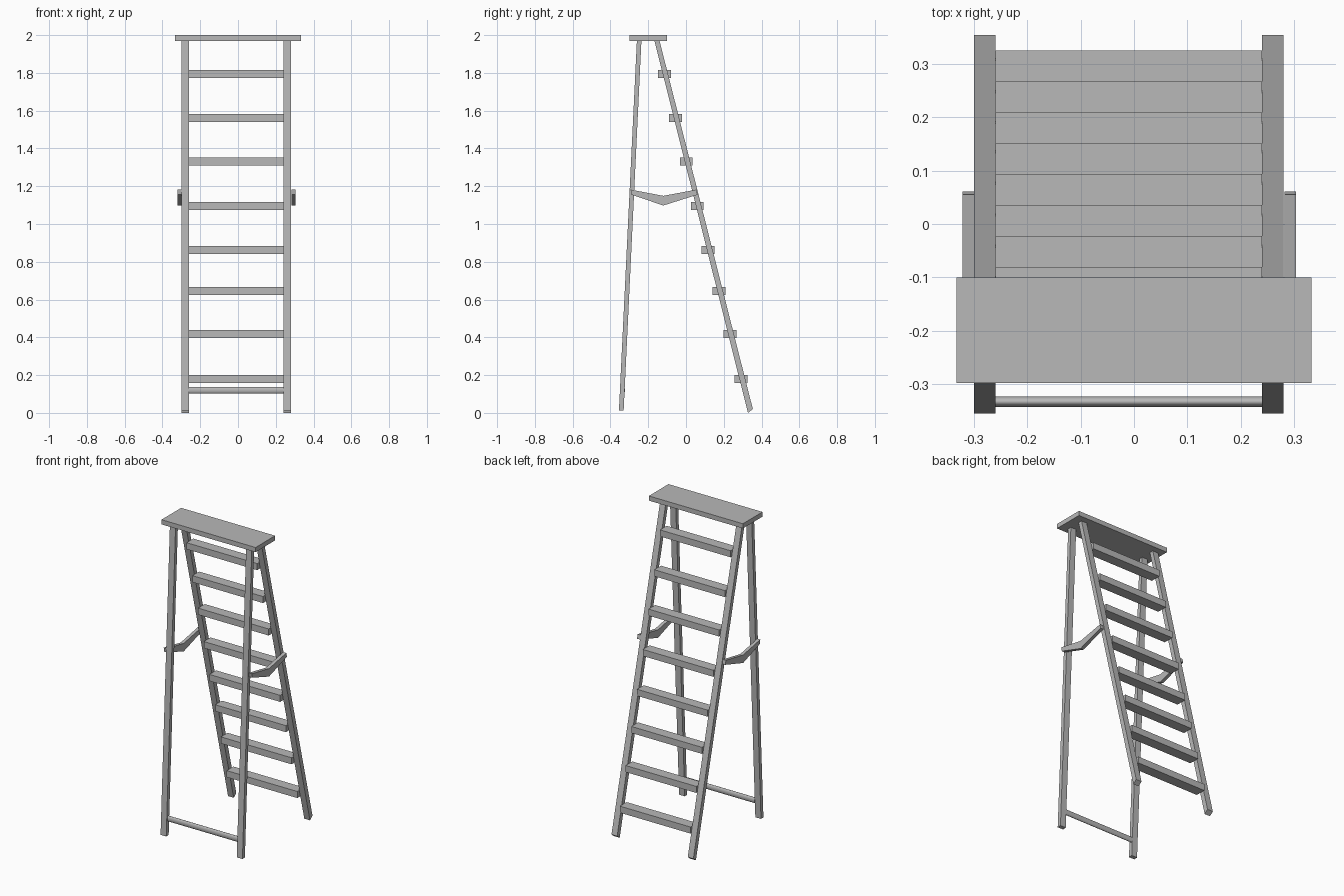
import bpy
import bmesh
from math import radians

old = bpy.data.objects.get("Cube")
if old:
    bpy.data.objects.remove(old, do_unlink=True)

grey = bpy.data.materials.new("light grey")
grey.use_nodes = True
colour = (0.48, 0.48, 0.48, 1)
grey.diffuse_color = colour
grey.node_tree.nodes["Principled BSDF"].inputs["Base Color"].default_value = colour


def prism(name, profile, x0, x1):
    """Extrude a side profile of (y, z) points from x0 to x1."""
    bm = bmesh.new()
    face = bm.faces.new([bm.verts.new((x0, y, z)) for y, z in profile])
    ext = bmesh.ops.extrude_face_region(bm, geom=[face])
    verts = [g for g in ext["geom"] if isinstance(g, bmesh.types.BMVert)]
    bmesh.ops.translate(bm, verts=verts, vec=(x1 - x0, 0, 0))
    bmesh.ops.recalc_face_normals(bm, faces=bm.faces)
    mesh = bpy.data.meshes.new(name)
    bm.to_mesh(mesh)
    bm.free()
    mesh.materials.append(grey)
    obj = bpy.data.objects.new(name, mesh)
    bpy.context.collection.objects.link(obj)
    return obj


def box(name, y0, y1, z0, z1, x0, x1):
    return prism(name, [(y0, z0), (y1, z0), (y1, z1), (y0, z1)], x0, x1)


# Top board
TOP = 1.97
box("top_board", -0.298, -0.1, TOP, 2.0, -0.333, 0.333)

# Legs and folding braces on both sides
support = [(-0.355, 0.013), (-0.33, 0.014), (-0.236, TOP), (-0.26, TOP)]
rail = [(0.328, 0), (0.354, 0.02), (-0.14, TOP), (-0.167, TOP)]
brace = [(-0.293, 1.182), (-0.12, 1.149), (0.055, 1.182),
         (0.061, 1.155), (-0.12, 1.098), (-0.289, 1.155)]
for side, inner, outer, b0, b1 in (("right", -0.26, -0.3, -0.3, -0.321),
                                   ("left", 0.24, 0.28, 0.282, 0.304)):
    prism(side + "_support_leg", support, inner, outer)
    prism(side + "_step_rail", rail, inner, outer)
    prism(side + "_brace", brace, b0, b1)

# Steps follow the slope of the rails
step_heights = [0.18, 0.418, 0.646, 0.862, 1.095, 1.331, 1.561, 1.794]
for i, z in enumerate(step_heights):
    back = 0.325 - 0.0579 * i
    box(f"step_{i + 1}", back - 0.068, back, z - 0.021, z + 0.021, -0.26, 0.24)

# Rounded spreader bar between the support legs
bpy.ops.mesh.primitive_cylinder_add(vertices=24, radius=1, depth=0.5,
                                    location=(-0.01, -0.333, 0.12),
                                    rotation=(0, radians(90), 0))
bar = bpy.context.object
bar.name = "spreader_bar"
bar.scale = (0.018, 0.01, 1)
bpy.ops.object.transform_apply(location=False, rotation=True, scale=True)
bar.data.materials.append(grey)
bpy.ops.object.shade_smooth_by_angle(angle=radians(40))
